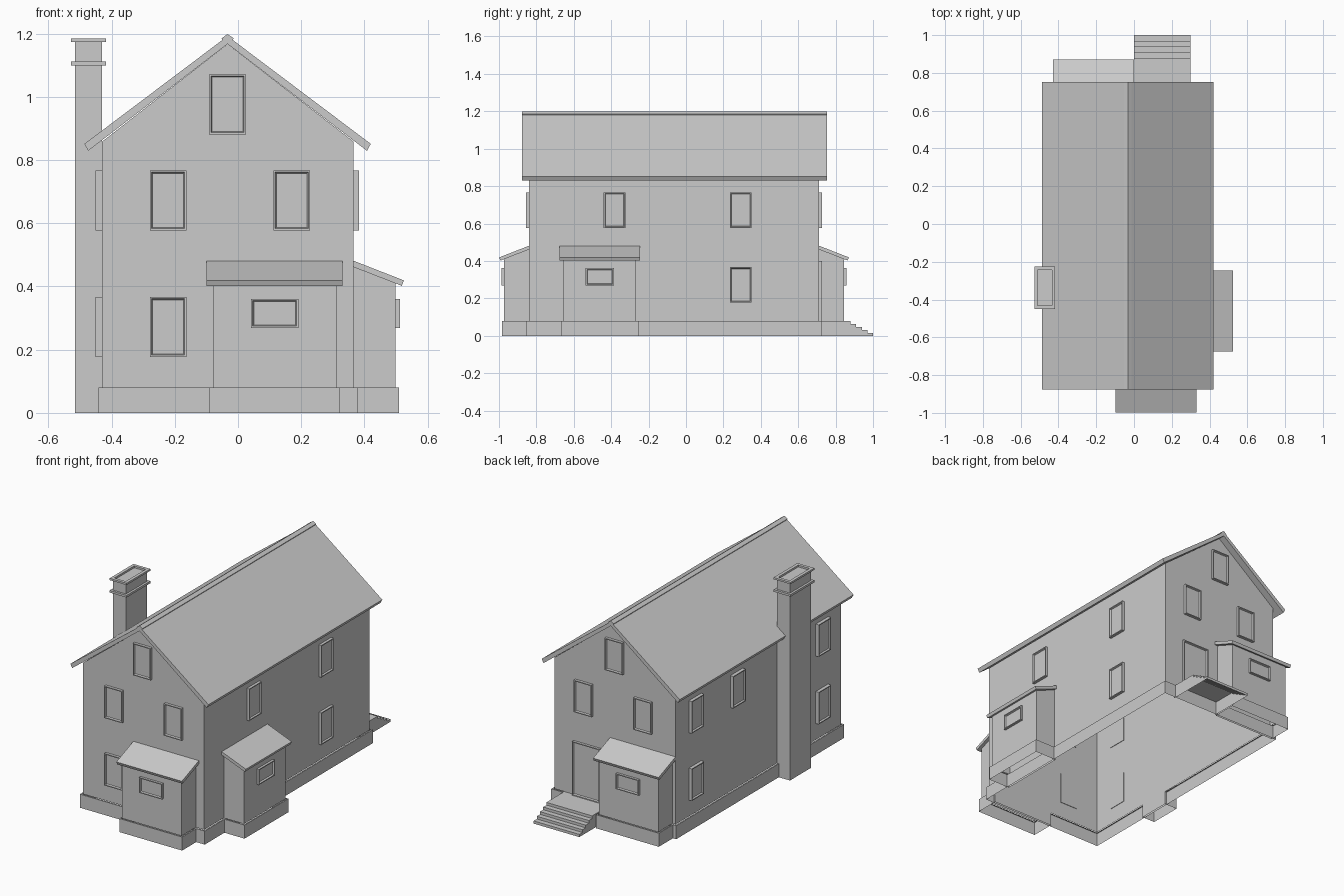
import bpy, bmesh
from math import pi
from mathutils import Matrix, Vector

if "Cube" in bpy.data.objects:
    bpy.data.objects.remove(bpy.data.objects["Cube"])

CX = -0.033                       # ridge line
X0, X1, Y0, Y1 = -0.43, 0.366, -0.84, 0.712   # main walls
FH = 0.08                         # foundation height


def finish(name, bm, mat=Matrix()):
    bm.transform(mat)
    me = bpy.data.meshes.new(name)
    bm.to_mesh(me)
    bm.free()
    ob = bpy.data.objects.new(name, me)
    bpy.context.collection.objects.link(ob)
    return ob


def side(wall, u):
    """Frame of a wall: local -y points outward, local y = 0 is the wall."""
    loc, ang = {"front": ((u, Y0), 0), "right": ((X1, u), pi / 2),
                "back": ((u, Y1), pi), "left": ((X0, u), -pi / 2)}[wall]
    return Matrix.Translation((*loc, 0)) @ Matrix.Rotation(ang, 4, 'Z')


def prism(name, pts, axis, a, b, mat=Matrix(), drop=None):
    """Extrude a (horizontal, z) profile along x or y; drop faces by test."""
    bm = bmesh.new()
    def put(t):
        return [bm.verts.new((t, p, z) if axis == 'x' else (p, t, z)) for p, z in pts]
    A, B = put(a), put(b)
    bm.faces.new(A)
    bm.faces.new(B)
    n = len(pts)
    for i in range(n):
        bm.faces.new((A[i], A[(i + 1) % n], B[(i + 1) % n], B[i]))
    bmesh.ops.recalc_face_normals(bm, faces=bm.faces)
    if drop:
        gone = [f for f in bm.faces if drop(f.normal)]
        bmesh.ops.delete(bm, geom=gone, context='FACES')
    return finish(name, bm, mat)


def box_bm(lo, hi):
    bm = bmesh.new()
    lo, hi = Vector(lo), Vector(hi)
    bmesh.ops.create_cube(bm, size=1, matrix=Matrix.Translation((lo + hi) / 2)
                          @ Matrix.Diagonal((*(hi - lo), 1)))
    bm.normal_update()
    return bm


def pick(bm, d):
    return max(bm.faces, key=lambda f: f.normal.dot(Vector(d)))


def skirt(name, lo, hi, lip, mat=Matrix()):
    """Open-bottom foundation band with a narrow top ledge."""
    bm = box_bm(lo, hi)
    top, bot = pick(bm, (0, 0, 1)), pick(bm, (0, 0, -1))
    bmesh.ops.inset_region(bm, faces=[top], thickness=lip)
    bmesh.ops.delete(bm, geom=[top, bot], context='FACES')
    return finish(name, bm, mat)


def framed(name, wall, u, z, w, h, d=0.017):
    """Window or door: raised frame with a recessed panel."""
    bm = box_bm((-w / 2, -d, z - h / 2), (w / 2, 0.003, z + h / 2))
    f = pick(bm, (0, -1, 0))
    bmesh.ops.inset_region(bm, faces=[f], thickness=0.008)
    bmesh.ops.inset_region(bm, faces=[f], thickness=0.005, depth=-0.009)
    return finish(name, bm, side(wall, u))


def annex(wall, u):
    """Small lean-to with foundation, sloped roof and a window."""
    m = side(wall, u)
    prism(wall + "_annex_walls", [(-.133, FH), (0, FH), (0, .461), (-.133, .41)],
          'x', -.195, .195, m, lambda n: abs(n.z) > .3 or is_inner(n))
    prism(wall + "_annex_roof", [(-.152, .402), (-.159, .419), (0, .481), (0, .461)],
          'x', -.215, .215, m)
    skirt(wall + "_annex_foundation", (-.206, -.144, 0), (.206, 0, FH), .011, m)
    w = framed(wall + "_annex_window", wall, u, .315, .15, .092, .014)
    w.data.transform(Matrix.Translation(m.to_3x3() @ Vector((0, -.133, 0))))


def is_inner(n):
    return n.y > .9


# main walls: open below and above, the roof closes them
prism("house_walls", [(X0, FH), (X1, FH), (X1, .858), (CX, 1.167), (X0, .858)],
      'y', Y0, Y1, drop=lambda n: abs(n.z) > .3)
skirt("foundation", (X0 - .012, Y0 - .012, 0), (X1 + .012, Y1 + .012, FH), .012)

# gable roof and ridge cap
half = [(.453, .851), (.441, .829)]
prism("roof", [(CX, 1.192)] + [(CX + x, z) for x, z in half] + [(CX, 1.167)]
      + [(CX - x, z) for x, z in reversed(half)], 'y', -.877, .753)
prism("ridge_cap", [(CX, 1.198), (CX + .019, 1.185), (CX + .016, 1.178),
                    (CX - .016, 1.178), (CX - .019, 1.185)], 'y', -.877, .753)

# lean-tos
annex("front", .116)
annex("right", -.461)
annex("back", -.215)

# windows: (wall, position, centre height)
LOW, UP, ATTIC = .272, .672, .976
spots = [("front", -.221, LOW), ("front", -.221, UP), ("front", .17, UP), ("front", CX, ATTIC),
         ("back", -.221, UP), ("back", .17, UP), ("back", CX, ATTIC),
         ("right", -.382, UP), ("right", .293, UP), ("right", .293, LOW),
         ("left", .53, UP), ("left", .53, LOW), ("left", .14, UP),
         ("left", -.66, UP), ("left", -.66, LOW)]
for i, (wall, u, z) in enumerate(spots):
    framed(f"{wall}_window_{i}", wall, u, z, .116, .19, .02 if wall == "left" else .016)
framed("back_door", "back", .15, .24, .18, .32, .015)

# back steps: landing, then four treads down to the ground
prof = [(Y1, 0), (Y1, FH)]
for i in range(5):
    y = .88 + .03 * i
    prof += [(y, FH - .016 * i), (y, FH - .016 * (i + 1))]
prism("back_steps", prof, 'x', 0, .30, drop=lambda n: n.z < -.9 or n.y < -.9)

# chimney shaft, band and hollow cap
bm = box_bm((-.515, -.436, 0), (X0, -.239, 1.175))
bmesh.ops.delete(bm, geom=[pick(bm, (0, 0, 1)), pick(bm, (0, 0, -1))], context='FACES')
finish("chimney_shaft", bm)
finish("chimney_band", box_bm((-.528, -.449, 1.099), (-.417, -.226, 1.112)))
bm = box_bm((-.528, -.449, 1.173), (-.417, -.226, 1.184))
f = pick(bm, (0, 0, 1))
bmesh.ops.inset_region(bm, faces=[f], thickness=.026)
r = bmesh.ops.extrude_face_region(bm, geom=[f])
bmesh.ops.translate(bm, vec=(0, 0, -.06),
                    verts=[v for v in r["geom"] if isinstance(v, bmesh.types.BMVert)])
bmesh.ops.delete(bm, geom=[g for g in [f] if g.is_valid], context='FACES_ONLY')
finish("chimney_cap", bm)
